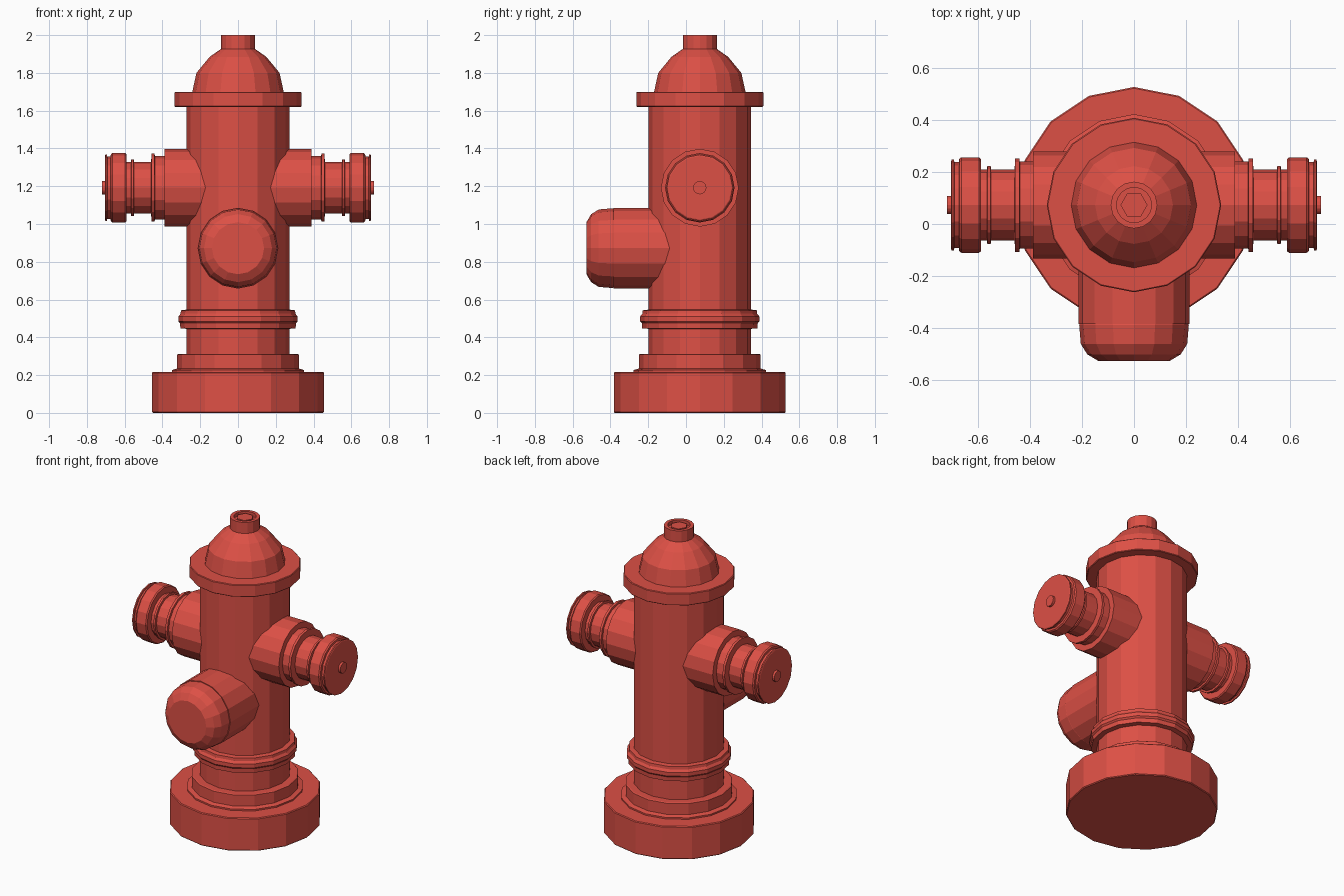
import bpy
import bmesh
from math import pi, cos, sin
from mathutils import Matrix, Vector

cube = bpy.data.objects.get("Cube")
if cube:
    bpy.data.objects.remove(cube, do_unlink=True)

red = bpy.data.materials.new("hydrant red")
red.use_nodes = True
colour = (0.72, 0.08, 0.06, 1)
red.diffuse_color = colour
red.node_tree.nodes["Principled BSDF"].inputs["Base Color"].default_value = colour

AXIS_Y = 0.073
UP = Vector((0, 0, 1))


def lathe(name, profile, origin=(0, AXIS_Y, 0), direction=UP, sides=16):
    """Spin a (radius, distance) profile about a direction and cap both ends."""
    bm = bmesh.new()
    rings = []
    for radius, along in profile:
        rings.append([bm.verts.new((radius * cos(2 * pi * i / sides),
                                    radius * sin(2 * pi * i / sides), along))
                      for i in range(sides)])
    for low, high in zip(rings, rings[1:]):
        for i in range(sides):
            j = (i + 1) % sides
            bm.faces.new((low[i], low[j], high[j], high[i]))
    bm.faces.new(rings[0][::-1])
    bm.faces.new(rings[-1])
    turn = UP.rotation_difference(Vector(direction)).to_matrix().to_4x4()
    bm.transform(Matrix.Translation(origin) @ turn)
    mesh = bpy.data.meshes.new(name)
    bm.to_mesh(mesh)
    bm.free()
    mesh.materials.append(red)
    obj = bpy.data.objects.new(name, mesh)
    bpy.context.collection.objects.link(obj)
    return obj


# Foot and barrel
lathe("base", [(0.45, 0), (0.455, 0.005), (0.455, 0.212), (0.45, 0.217)])
lathe("foot_collar", [(0.35, 0.21), (0.35, 0.227), (0.322, 0.235),
                      (0.322, 0.308), (0.316, 0.312)])
lathe("barrel", [(0.272, 0.3), (0.272, 1.63)])
lathe("barrel_band", [(0.27, 0.445), (0.305, 0.447), (0.307, 0.475),
                      (0.316, 0.485), (0.316, 0.51), (0.304, 0.525),
                      (0.302, 0.543), (0.27, 0.547)])

# Bonnet
lathe("flange", [(0.332, 1.62), (0.336, 1.624), (0.336, 1.696), (0.332, 1.70)])
lathe("dome", [(0.243, 1.695), (0.22, 1.80), (0.15, 1.885), (0.09, 1.927)])
lathe("stem_cup", [(0.09, 1.92), (0.09, 2.0), (0.068, 2.0), (0.068, 1.975)])
lathe("operating_nut", [(0.052, 1.97), (0.052, 1.995)], sides=6)

# Two side outlets with caps
for side, sign in (("left", 1), ("right", -1)):
    origin, out = (0, AXIS_Y, 1.192), (sign, 0, 0)
    lathe(side + "_outlet", [(0.206, 0.15), (0.206, 0.39)], origin, out)
    lathe(side + "_outlet_neck",
          [(0.168, 0.385), (0.168, 0.44), (0.18, 0.442), (0.18, 0.458),
           (0.137, 0.46), (0.137, 0.55), (0.15, 0.552), (0.15, 0.565),
           (0.137, 0.567), (0.137, 0.60)], origin, out)
    lathe(side + "_outlet_cap",
          [(0.178, 0.59), (0.184, 0.597), (0.184, 0.665), (0.178, 0.673),
           (0.165, 0.675), (0.165, 0.692), (0.175, 0.694), (0.175, 0.702),
           (0.168, 0.705)], origin, out)
    lathe(side + "_cap_nub", [(0.035, 0.70), (0.035, 0.72)], origin, out)

# Large front outlet with rounded cap
front = (0, 0, 0.872)
lathe("front_outlet", [(0.214, 0.0), (0.214, 0.385)], front, (0, -1, 0))
lathe("front_cap", [(0.207, 0.38), (0.211, 0.39), (0.205, 0.462),
                    (0.18, 0.502), (0.138, 0.527)], front, (0, -1, 0))
